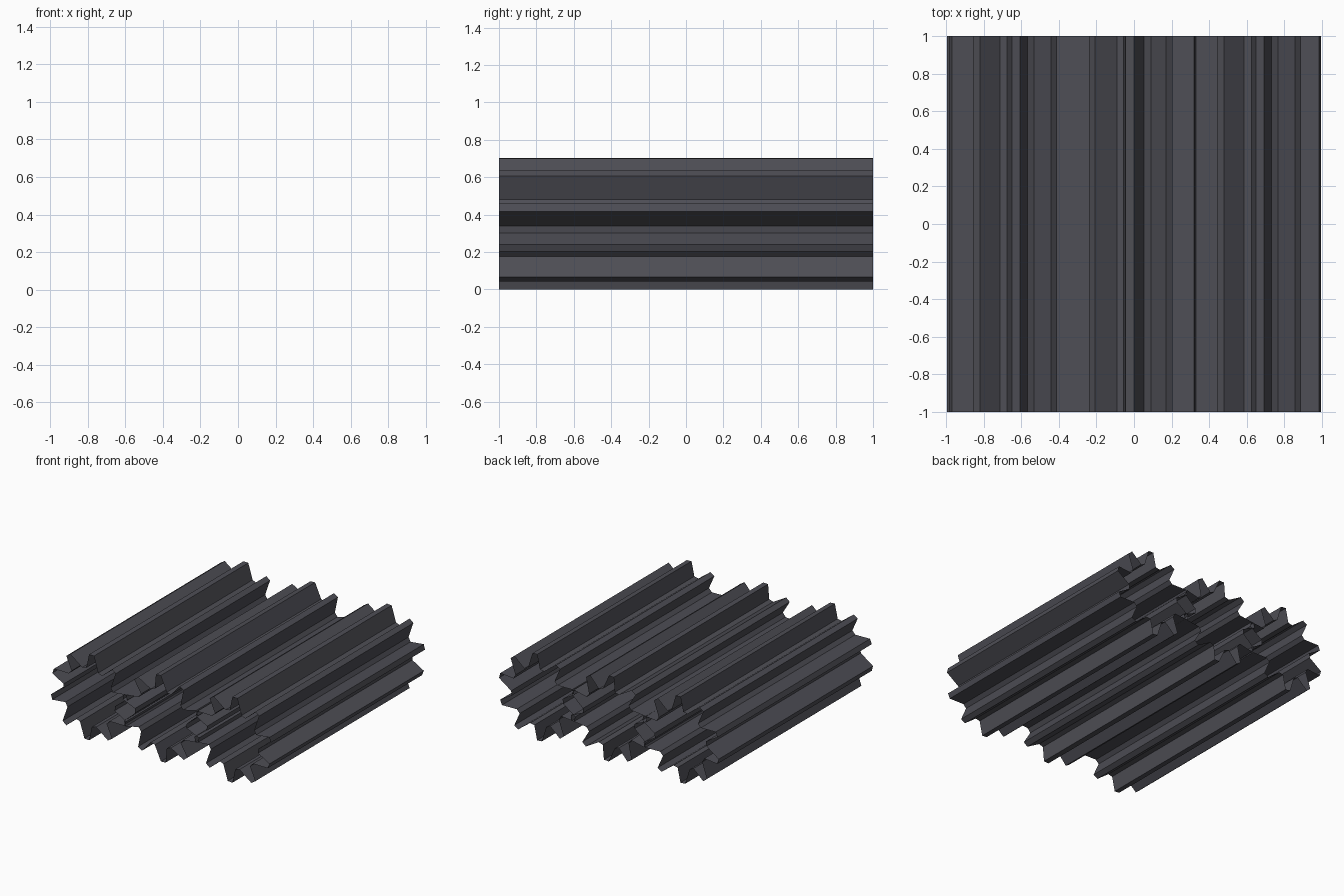
import bpy, bmesh, math

if "Cube" in bpy.data.objects:
    bpy.data.objects.remove(bpy.data.objects["Cube"])

TEETH = 10
STEP = 360 / TEETH
TIP_R, ROOT_R = 0.352, 0.236
CENTRE_Z = 0.35
# One tooth: (degrees clockwise from the tip's leading corner, radius)
TOOTH = [(-6.2, ROOT_R), (0, TIP_R), (7, TIP_R), (20.4, ROOT_R)]

steel = bpy.data.materials.new("dark steel grey")
steel.diffuse_color = (0.075, 0.075, 0.09, 1)
steel.use_nodes = True
steel.node_tree.nodes["Principled BSDF"].inputs["Base Color"].default_value = steel.diffuse_color


def gear(name, x, phase):
    """Open-ended gear tube running along y."""
    bm = bmesh.new()
    rings = []
    for y in (-1, 1):
        ring = []
        for i in range(TEETH):
            for angle, r in TOOTH:
                a = math.radians(phase + i * STEP + angle)
                ring.append(bm.verts.new((x + r * math.sin(a), y,
                                          CENTRE_Z + r * math.cos(a))))
        rings.append(ring)
    front, back = rings
    n = len(front)
    for i in range(n):
        j = (i + 1) % n
        bm.faces.new((front[i], back[i], back[j], front[j]))
    bm.normal_update()
    mesh = bpy.data.meshes.new(name)
    bm.to_mesh(mesh)
    bm.free()
    mesh.materials.append(steel)
    obj = bpy.data.objects.new(name, mesh)
    bpy.context.collection.objects.link(obj)


# Three meshing gears side by side
gear("left_gear", -0.65, 0)
gear("middle_gear", 0, -7.2)
gear("right_gear", 0.65, 0)
